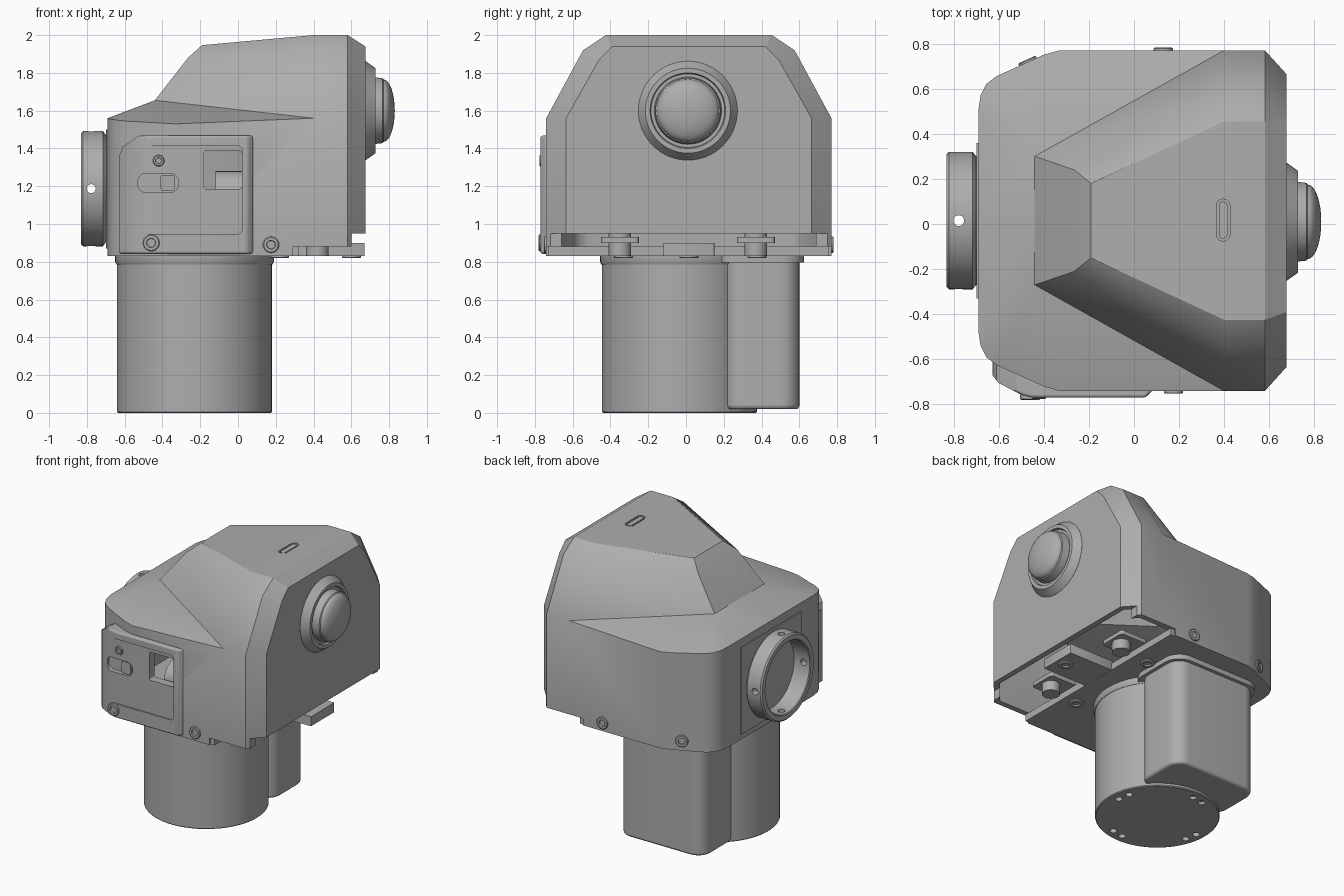
import bpy, bmesh, math
from mathutils import Vector, Matrix

old = bpy.data.objects.get("Cube")
if old:
    bpy.data.objects.remove(old, do_unlink=True)

grey = bpy.data.materials.new("plain grey")
grey.use_nodes = True
COL = (0.42, 0.42, 0.42, 1)
grey.diffuse_color = COL
grey.node_tree.nodes["Principled BSDF"].inputs["Base Color"].default_value = COL
CY = 0.015  # symmetry plane of the housing


def finish(name, bm, angle=30):
    bmesh.ops.remove_doubles(bm, verts=bm.verts, dist=1e-5)
    bmesh.ops.recalc_face_normals(bm, faces=bm.faces)
    me = bpy.data.meshes.new(name)
    bm.to_mesh(me)
    bm.free()
    me.materials.append(grey)
    ob = bpy.data.objects.new(name, me)
    bpy.context.collection.objects.link(ob)
    smooth(ob, angle)
    return ob


def select(ob):
    bpy.ops.object.select_all(action='DESELECT')
    ob.select_set(True)
    bpy.context.view_layer.objects.active = ob


def smooth(ob, angle=30):
    select(ob)
    bpy.ops.object.shade_smooth_by_angle(angle=math.radians(angle))


def apply(ob, kind, **props):
    select(ob)
    m = ob.modifiers.new(kind, kind)
    for k, v in props.items():
        setattr(m, k, v)
    bpy.ops.object.modifier_apply(modifier=m.name)


def cut(ob, *cutters):
    for c in cutters:
        c.hide_render = True
        apply(ob, 'BOOLEAN', operation='DIFFERENCE', object=c, solver='EXACT')
        bpy.data.objects.remove(c, do_unlink=True)
    smooth(ob)


def prism(name, pts, lo, hi, axis='z', bevel=0):
    """Extrude a 2D outline along z (points x, y) or along y (points x, z)."""
    bm = bmesh.new()
    place = (lambda p, h: (p[0], p[1], h)) if axis == 'z' else (lambda p, h: (p[0], h, p[1]))
    a, b = ([bm.verts.new(place(p, h)) for p in pts] for h in (lo, hi))
    bm.faces.new(a)
    bm.faces.new(b)
    for i in range(len(pts)):
        j = (i + 1) % len(pts)
        bm.faces.new((a[i], a[j], b[j], b[i]))
    ob = finish(name, bm)
    if bevel:
        apply(ob, 'BEVEL', width=bevel, segments=3, limit_method='ANGLE', angle_limit=math.radians(40))
        smooth(ob)
    return ob


def rounded(x0, x1, y0, y1, r, n=8):
    pts = []
    for k, (cx, cy) in enumerate(((x1 - r, y1 - r), (x0 + r, y1 - r), (x0 + r, y0 + r), (x1 - r, y0 + r))):
        for i in range(n + 1):
            t = (k + i / n) * math.pi / 2
            pts.append((cx + r * math.cos(t), cy + r * math.sin(t)))
    return pts


def lathe(name, profile, at, direction=(0, 0, 1), n=48):
    """Revolve (height, radius) points around an axis; radius 0 closes the end."""
    bm = bmesh.new()
    rot = Vector((0, 0, 1)).rotation_difference(Vector(direction)).to_matrix().to_4x4()
    rings = [[bm.verts.new((r * math.cos(2 * math.pi * i / n), r * math.sin(2 * math.pi * i / n), h))
              for i in range(n)] if r else [bm.verts.new((0, 0, h))] for h, r in profile]
    for a, b in zip(rings, rings[1:]):
        for i in range(n):
            j = (i + 1) % n
            q = [a[i % len(a)], a[j % len(a)], b[j % len(b)], b[i % len(b)]]
            bm.faces.new(list(dict.fromkeys(q)))
    bm.transform(Matrix.Translation(at) @ rot)
    return finish(name, bm)


def rod(name, r, lo, hi, at, direction=(0, 0, 1), n=24):
    return lathe(name, [(lo, 0), (lo, r), (hi, r), (hi, 0)], at, direction, n)


def screw(name, at, direction, r=0.043):
    lathe(name, [(-.01, 0), (-.01, r), (.008, r), (.012, r * .88), (.012, r * .55), (.002, r * .5), (.002, 0)],
          at, direction, 24)


# Housing shell: half outline of the wall with its top heights, then the hood rings
wall = [(-.69, 0, 1.56), (-.69, .49, 1.56), (-.68, .555, 1.556), (-.655, .605, 1.552), (-.61, .64, 1.546),
        (-.40, .735, 1.534), (-.33, .755, 1.53), (.4, .755, 1.56), (.58, .755, 1.56), (.675, .65, 1.56),
        (.675, 0, 1.56)]
d0, d1 = (-.44, 0, 1.655), (-.44, .285, 1.655)
a0, a1, a2, a3 = (-.265, 0, 1.88), (-.265, .225, 1.88), (.4, .56, 1.92), (.58, .56, 1.92)
t0, t1, t2, t3 = (-.19, 0, 1.947), (-.19, .165, 1.947), (.4, .44, 2), (.58, .44, 2)
t4, t5 = (.4, 0, 2), (.58, 0, 2)
e1, e2, e3 = (.675, .475, 1.87), (.675, .405, 1.94), (.675, 0, 1.94)
faces = [(wall[0], wall[1], d1, d0), (d0, d1, a1, a0), (d1, wall[7], a2, a1), (wall[7], wall[8], a3, a2),
         (a0, a1, t1, t0), (a1, a2, t2, t1), (a2, a3, t3, t2), (t0, t1, t2, t4), (t4, t2, t3, t5),
         (wall[8], wall[9], e1, a3), (a3, e1, e2, t3), (t3, e2, e3, t5), (wall[9], wall[10], e3, e2, e1)]
faces += [(d1, wall[i], wall[i + 1]) for i in range(1, 7)]
faces += [((*p[:2], .83), (*q[:2], .83), q, p) for p, q in zip(wall, wall[1:])]
bm = bmesh.new()
for f in faces:
    for s in (1, -1):
        bm.faces.new([bm.verts.new((x, y * s + CY, z)) for x, y, z in f][::s])
housing = finish("housing", bm)
apply(housing, 'SOLIDIFY', thickness=0.04, offset=-1, use_even_offset=True)
cut(housing,
    prism("window_cutter", rounded(-.18, .02, 1.185, 1.39, .015), -1, -.5, 'y'),
    prism("side_notch_cutter", rounded(.29, 1, -1, 1, .001, 1), .5, .88),
    prism("end_notch_cutter", rounded(.60, 1, -1, 1, .001, 1), .5, .95),
    prism("top_slot_cutter", rounded(.365, .425, -.075, .11, .029), 1.98, 2.1))
prism("top_button", rounded(.376, .414, -.064, .099, .018), 1.97, 1.997)

# Base plate with its tongue, standoffs and underside screws
half = [(x + .012 if x < 0 else .32, y - .012) for x, y, z in wall[1:8]]
outline = [(x, y + CY) for x, y in half] + [(x, CY - y) for x, y in reversed(half)]
prism("base_plate", outline, .83, .88)
prism("base_tongue", rounded(.25, .67, -.12, .15, .005, 2), .831, .90)
for i, (x, y) in enumerate(((.2, .375), (.22, -.33), (.6, .015))):
    screw(f"base_screw_{i + 1}", (x, y, .831), (0, 0, -1), .05)
for i, y in enumerate((-.35, .37)):
    rod(f"standoff_{i + 1}", .06, .83, .95, (.42, y, 0))
    prism(f"standoff_arm_{i + 1}", rounded(.28, .5, y - .1, y + .1, .02), .90, .93)

# Lower barrel with its collar and rim holes
bx, by = -.23, -.035
barrel = lathe("barrel", [(0, 0), (0, .404), (.006, .41), (.8, .41), (.8, 0)], (bx, by, 0), n=96)
holes = []
for k in range(4):
    for off in (-.13, .13):
        t = math.radians(90 * k + 10) + off
        holes.append(rod("rim_hole_cutter", .024, -.1, .04,
                         (bx + .345 * math.cos(t), by + .345 * math.sin(t), 0), n=16))
cut(barrel, *holes)
lathe("barrel_collar", [(.785, 0), (.785, .413), (.8, .42), (.835, .42), (.835, 0)], (bx, by, 0), n=96)

# Upright pack behind the barrel
prism("rear_pack", rounded(-.55, .13, .2, .60, .1), .02, .84, bevel=.018)
prism("rear_pack_neck", rounded(-.38, -.06, .2, .42, .01), .02, .84)
prism("rear_pack_collar", rounded(-.575, .155, .15, .625, .12), .795, .835)

# Side port ring with cross holes
port = lathe("port_ring", [(.66, 0), (.66, .285), (.70, .285), (.715, .305), (.82, .305), (.83, .295),
                           (.83, .262), (.825, .255), (.70, .255), (.70, 0)], (0, CY, 1.187), (-1, 0, 0), 64)
cut(port, *[rod("port_hole_cutter", .024, -.5, .5, (-.777, CY, 1.187), d) for d in ((0, 1, 0), (0, 0, 1))])
prism("port_pad", rounded(-.698, -.66, -.33, .36, .003, 2), .87, 1.5)

# Domed eyepiece
dome = [(.77 + .06 * math.sin(t), .165 * math.cos(t)) for t in (i * math.pi / 16 for i in range(8))] + [(.83, 0)]
lathe("eyepiece", [(.66, 0), (.66, .262), (.676, .262), (.728, .225), (.728, .20), (.712, .195), (.712, .178),
                   (.765, .172)] + dome, (0, .01, 1.6), (1, 0, 0), 64)

# Front access cover with recessed panel, window and slider slot
cover = prism("access_cover", [(-.628, -.56), (-.628, -.67), (-.60, -.705), (-.50, -.757), (-.45, -.77),
                               (.05, -.77), (.08, -.742), (.08, -.71), (-.40, -.71), (-.58, -.62)],
              .842, 1.468, bevel=.012)
cut(cover,
    prism("corner_cutter", [(-.8, 1.37), (-.625, 1.37), (-.61, 1.41), (-.52, 1.469), (-.52, 1.6), (-.8, 1.6)],
        -1, -.4, 'y'),
    prism("panel_cutter", rounded(-.54, .022, .945, 1.415, .03), -.9, -.761, 'y'),
    prism("cover_window_cutter", rounded(-.18, .02, 1.185, 1.39, .015), -.9, -.5, 'y'),
    prism("slot_cutter", rounded(-.53, -.315, 1.167, 1.268, .045), -.9, -.725, 'y'))
prism("slider", rounded(-.41, -.335, 1.175, 1.26, .015), -.755, -.72, 'y')
screw("cover_pin", (-.42, -.763, 1.335), (0, -1, 0), .03)
rod("inner_drum", .12, -.1, .1, (-.02, -.56, 1.16), (1, 0, 0), 32)

# Side screws
screw("front_screw_1", (-.46, -.768, .9), (0, -1, 0), .045)
screw("front_screw_2", (.175, -.74, .89), (0, -1, 0), .043)
screw("back_screw_1", (-.47, .718, .9), (-.41, .91, 0), .043)
screw("back_screw_2", (.13, .77, .89), (0, 1, 0), .043)
